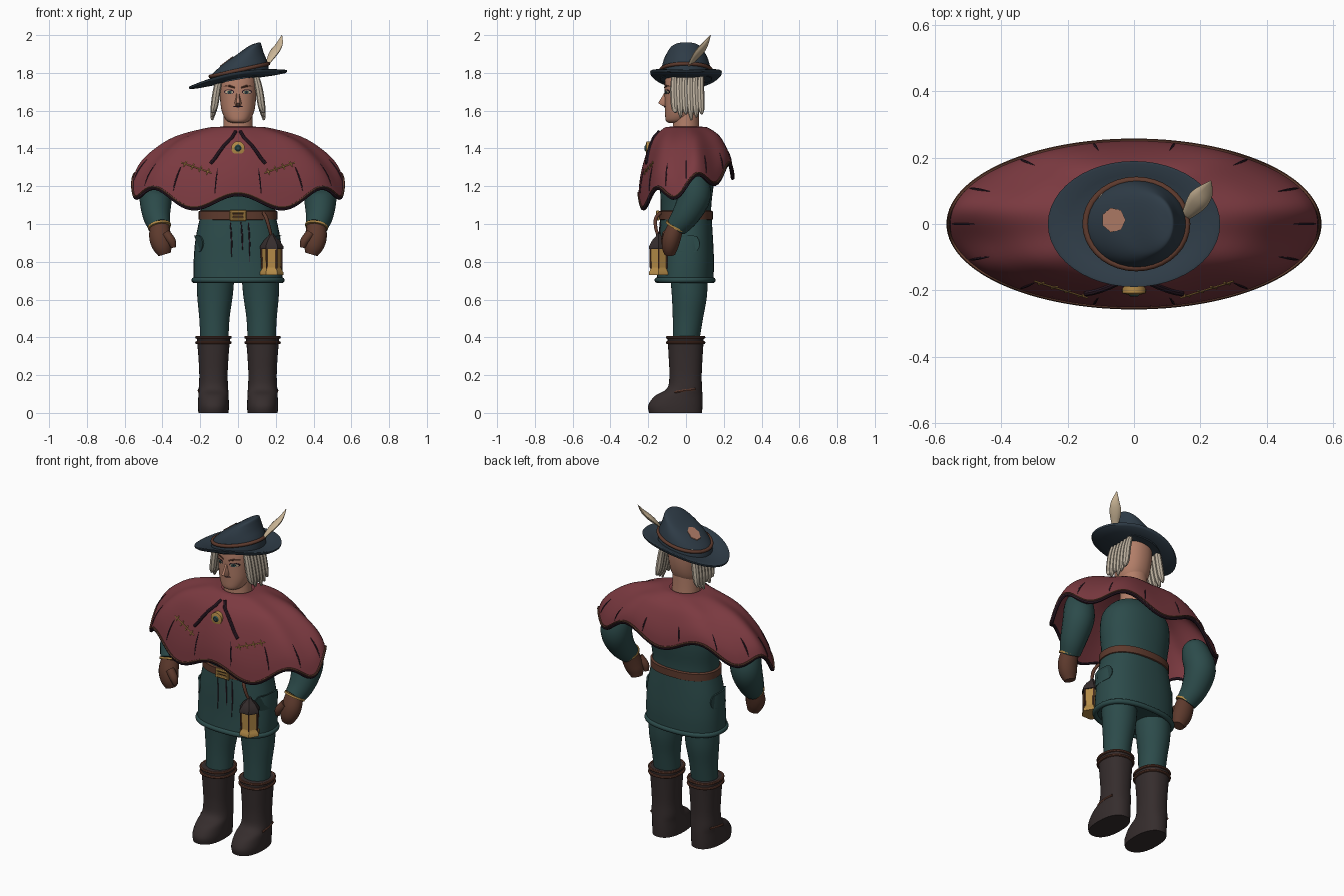
import bpy, bmesh
from math import sin, cos, pi, radians
from mathutils import Vector
from mathutils.bvhtree import BVHTree

cube = bpy.data.objects.get("Cube")
if cube:
    bpy.data.objects.remove(cube, do_unlink=True)


def material(name, r, g, b):
    m = bpy.data.materials.new(name)
    m.use_nodes = True
    m.diffuse_color = (r, g, b, 1)
    m.node_tree.nodes["Principled BSDF"].inputs["Base Color"].default_value = (r, g, b, 1)
    return m


SKIN = material("skin", .45, .21, .14)
RED = material("wine cloth", .2, .042, .052)
TEAL = material("teal cloth", .025, .07, .069)
BOOT = material("dark leather", .036, .026, .026)
LEATHER = material("brown leather", .11, .042, .026)
GOLD = material("gold", .46, .26, .065)
HAT = material("slate felt", .028, .045, .063)
HAIR = material("ash hair", .5, .43, .34)
CREAM = material("cream feather", .6, .47, .31)
DARK = material("dark thread", .028, .012, .022)
built = []


def smooth(pts, steps=4):
    """Catmull-Rom through tuples of any length."""
    out = []
    last = len(pts) - 1
    for i in range(last):
        a, b, c, d = (pts[max(0, min(last, i + k))] for k in (-1, 0, 1, 2))
        for j in range(steps):
            t = j / steps
            out.append(tuple(q + .5 * t * (r - p + t * (2*p - 5*q + 4*r - s + t * (3*(q - r) + s - p)))
                             for p, q, r, s in zip(a, b, c, d)))
    return out + [tuple(pts[-1])]


def ring(cx, cy, z, rx, ry, n=36, power=2, tilt=0):
    pts = []
    for k in range(n):
        a = 2 * pi * k / n
        c, s = cos(a), sin(a)
        x = rx * abs(c) ** (2 / power) * (1 if c > 0 else -1)
        y = ry * abs(s) ** (2 / power) * (1 if s > 0 else -1)
        pts.append(Vector((cx + x, cy + y, z + tilt * x)))
    return pts


def loft(name, rings, mat, cap=True, loop=False):
    bm = bmesh.new()
    rows = [[bm.verts.new(p) for p in r] for r in rings]
    n = len(rows[0])
    for a, b in zip(rows, rows[1:] + rows[:1] if loop else rows[1:]):
        for k in range(n):
            bm.faces.new((a[k], a[(k + 1) % n], b[(k + 1) % n], b[k]))
    if cap and not loop:
        bm.faces.new(rows[0])
        bm.faces.new(rows[-1])
    bmesh.ops.recalc_face_normals(bm, faces=bm.faces[:])
    me = bpy.data.meshes.new(name)
    bm.to_mesh(me)
    bm.free()
    me.materials.append(mat)
    ob = bpy.data.objects.new(name, me)
    bpy.context.collection.objects.link(ob)
    built.append(ob)
    return ob


def tube(name, pts, radii, mat, n=10, flat=1, loop=False, ref=(0, 1, 0)):
    pts = [Vector(p) for p in pts]
    if not isinstance(radii, (list, tuple)):
        radii = [radii] * len(pts)
    rings, last = [], len(pts) - 1
    for i, p in enumerate(pts):
        after = pts[(i + 1) % len(pts)] if loop else pts[min(i + 1, last)]
        before = pts[i - 1] if loop or i else p
        tan = (after - before).normalized()
        u = tan.cross(Vector(ref)).normalized()
        v = u.cross(tan)
        rings.append([p + radii[i] * (cos(2*pi*k/n) * u + flat * sin(2*pi*k/n) * v) for k in range(n)])
    return loft(name, rings, mat, loop=loop)


def limb(name, spec, mat, **kw):
    """Smooth tube from (x, y, z, radius) points."""
    s = smooth(spec)
    return tube(name, [p[:3] for p in s], [p[3] for p in s], mat, **kw)


def body(name, spec, mat, **kw):
    """Smooth stack of rings from (cy, z, rx, ry)."""
    return loft(name, [ring(0, cy, z, rx, ry, **kw) for cy, z, rx, ry in smooth(spec)], mat)


def surface(ob):
    me = ob.data
    return BVHTree.FromPolygons([v.co for v in me.vertices], [p.vertices[:] for p in me.polygons])


def onto(tree, x, z, off=.003):
    hit = tree.ray_cast(Vector((x, -1, z)), Vector((0, 1, 0)))[0]
    return (hit if hit else Vector((x, -.1, z))) + Vector((0, -off, 0))


def plate(name, tree, cx, cz, rx, rz, mat, off, n=16):
    edge = [(cx + rx * cos(2*pi*k/n), cz + rz * sin(2*pi*k/n)) for k in range(n)]
    loft(name, [[onto(tree, x, z, o) for x, z in edge] for o in (-.003, off)], mat)


# Boots and legs
for s, side in ((1, "left"), (-1, "right")):
    x = .13 * s
    shape = [(-.195, .085, 0, .08), (-.2, .087, .04, .082), (-.165, .087, .09, .08), (-.1, .085, .13, .078),
             (-.088, .083, .2, .075), (-.092, .088, .3, .08), (-.098, .095, .405, .089)]
    loft(side + "_boot", [ring(x, (a + b) / 2, z, rx, (b - a) / 2, power=2.3)
                          for a, b, z, rx in smooth(shape)], BOOT)
    for z in (.372, .4):
        tube(side + "_boot_band", ring(x, -.002, z, .089, .097, power=2.3), .008, LEATHER, n=8, loop=True,
             ref=(0, 0, 1))
    tube(side + "_boot_strap", [(x + .074 * s, -.06, .11), (x + .077 * s, 0, .12), (x + .067 * s, .05, .125)],
         .007, LEATHER, n=6, ref=(0, 0, 1))
    leg = [(.125, 0, .38, .074, .07), (.125, .01, .5, .08, .08), (.122, .018, .62, .094, .093),
           (.118, .015, .74, .1, .1)]
    loft(side + "_leg", [ring(c * s, cy, z, rx, ry) for c, cy, z, rx, ry in smooth(leg)], TEAL)

# Tunic, hem and belt
skirt = body("tunic_skirt", [(-.005, .7, .235, .15), (0, .8, .235, .148), (0, .92, .225, .143), (0, 1.04, .2, .135)],
             TEAL, power=2.4)
tube("tunic_hem", ring(0, -.005, .703, .232, .147, n=48, power=2.4), .015, TEAL, loop=True, ref=(0, 0, 1))
body("torso", [(0, 1.0, .197, .134), (0, 1.1, .2, .134), (.005, 1.22, .212, .142), (.01, 1.32, .2, .135),
               (.01, 1.39, .14, .1), (.01, 1.41, .07, .06)], TEAL, power=2.2)
loft("belt", [ring(0, 0, z, r, r - .066, power=2.3) for z, r in
              ((1.02, .2), (1.025, .209), (1.066, .209), (1.071, .2))], LEATHER)
for z in (1.026, 1.064):
    tube("buckle_bar", [(-.042, -.149, z), (.042, -.149, z)], .009, GOLD, n=8)
for x in (-.036, .036):
    tube("buckle_side", [(x, -.149, 1.022), (x, -.149, 1.068)], .009, GOLD, n=8)
tube("buckle_pin", [(-.03, -.149, 1.045), (.03, -.149, 1.045)], .006, GOLD, n=8)
cloth = surface(skirt)
for x, low in ((-.045, .82), (.012, .86), (.05, .8)):
    tube("tunic_pleat", [onto(cloth, x + .012 * sin(z * 9), z, .001) for z in (1.01, .95, .89, low)],
         [.002, .004, .0035, .001], DARK, n=6)
for s, side in ((1, "left"), (-1, "right")):
    flap = []
    for off in (0, .008):
        edge = []
        for k in range(20):
            a = 2 * pi * k / 20
            q = radians(8 + 32 * cos(a))
            z = .895 + .055 * max(-.8, min(.8, 1.2 * sin(a)))
            edge.append((s * (.225 + off) * cos(q) ** .83, (.145 + off) * (1 if q < 0 else -1) * abs(sin(q)) ** .83, z))
        flap.append(edge)
    loft(side + "_pocket_flap", flap, TEAL)

# Arms and gloves
for s, side in ((1, "left"), (-1, "right")):
    limb(side + "_sleeve", [(.392*s, .025, 1.325, .03), (.4*s, .028, 1.3, .062), (.42*s, .033, 1.24, .082),
                            (.435*s, .045, 1.15, .087), (.432*s, .0, 1.05, .074), (.415*s, -.05, .985, .058)],
         TEAL, n=20)
    limb(side + "_cuff", [(.417*s, -.048, .992, .062), (.415*s, -.053, .982, .061)], GOLD, n=20)
    limb(side + "_glove", [(.415*s, -.053, .988, .052), (.412*s, -.075, .93, .058), (.4*s, -.085, .88, .052),
                           (.388*s, -.085, .84, .034)], LEATHER, n=14, flat=.85)
    limb(side + "_thumb", [(.385*s, -.1, .95, .025), (.352*s, -.11, .91, .023), (.342*s, -.11, .875, .013)], LEATHER)

# Cape with a scalloped hem that rises towards the back
profile = smooth([(.09, .085, 1), (.17, .12, .975), (.34, .18, .8), (.46, .22, .52), (.53, .243, .25), (.56, .252, 0)])


def cape_point(t, level, grow=0.0):
    rx, ry, f = level
    hem = 1.2 - .085 * cos(t) + .042 * cos(7 * t)
    return Vector(((rx + grow) * sin(t), -(ry + grow) * cos(t), hem + f * (1.515 - hem) + grow * f))


turns = [2 * pi * k / 112 for k in range(112)]
cape = loft("cape", [[cape_point(t, l) for t in turns] for l in profile] +
            [[cape_point(t, l, -.014) for t in turns] for l in reversed(profile)], RED, cap=False)
tube("cape_hem_cord", [cape_point(t, profile[-1], -.005) for t in turns], .01, DARK, n=8, loop=True, ref=(0, 0, 1))
tube("cape_hem_braid", [cape_point(t, profile[-1]) + Vector((0, 0, .008)) for t in turns], .006, LEATHER,
     n=6, loop=True, ref=(0, 0, 1))
for k in range(14):
    t = 2 * pi * (k + .5) / 14
    tube("cape_slit", [cape_point(t, profile[i]) for i in (13, 14, 15, 16, 17, 18)],
         [.001, .003, .004, .004, .003, .001], DARK, n=6, ref=(cos(t), sin(t), 0))

# Cape cords, stitching and brooch
cloth = surface(cape)
for s, side in ((1, "left"), (-1, "right")):
    tube(side + "_neck_cord", [onto(cloth, x * s, z) for x, z in
                               ((.012, 1.49), (.03, 1.46), (.07, 1.42), (.1, 1.38), (.12, 1.35), (.145, 1.32))],
         .009, DARK, n=8)
    seam = [(.14 + .16 * k / 8, 1.27 + .055 * k / 8) for k in range(9)]
    tube(side + "_stitch_line", [onto(cloth, x * s, z, .001) for x, z in seam], .003, GOLD, n=6)
    for x, z in seam[1::2]:
        tube(side + "_stitch", [onto(cloth, (x - .008) * s, z + .015, .001),
                                onto(cloth, (x + .008) * s, z - .015, .001)], .003, GOLD, n=6)
centre = onto(cloth, 0, 1.402)
for name, r, depth, mat in (("brooch", .036, .01, GOLD), ("brooch_gem", .019, .016, TEAL)):
    tube(name, [centre + Vector((0, d, 0)) for d in (.02, -depth * .6, -depth)], [r, r, r * .6], mat,
         n=20, ref=(0, 0, 1))

# Neck and head
body("neck", [(0, 1.4, .085, .078), (0, 1.52, .078, .07), (0, 1.62, .074, .068)], SKIN)
head = body("head", [(-.05, 1.535, .03, .04), (-.04, 1.548, .06, .067), (-.023, 1.595, .085, .088),
                     (-.013, 1.66, .095, .1), (-.008, 1.74, .1, .105), (-.005, 1.8, .088, .095),
                     (0, 1.835, .05, .05)], SKIN, power=2.2)
face = surface(head)
nose = [(1.7, .009, -.112), (1.665, .013, -.132), (1.64, .018, -.148), (1.625, .014, -.125)]
loft("nose", [[(-w * 1.2, -.1, z), (-w * .5, y, z), (w * .5, y, z), (w * 1.2, -.1, z)] for z, w, y in nose], SKIN)
for s, side in ((1, "left"), (-1, "right")):
    plate(side + "_eye_outline", face, .047 * s, 1.7, .027, .013, DARK, .002)
    plate(side + "_eye", face, .047 * s, 1.698, .022, .008, CREAM, .0035)
    plate(side + "_iris", face, .045 * s, 1.698, .012, .009, TEAL, .005)
    plate(side + "_pupil", face, .045 * s, 1.698, .004, .004, DARK, .006)
    tube(side + "_brow", [onto(face, x * s, z, .001) for x, z in ((.018, 1.722), (.045, 1.731), (.076, 1.729))],
         [.004, .005, .002], LEATHER, n=6)
tube("mouth", [onto(face, x, z, .001) for x, z in ((-.026, 1.623), (0, 1.621), (.026, 1.623))],
     [.002, .005, .002], DARK, n=6, ref=(0, 0, 1))

# Side locks of hair
for s, side in ((1, "left"), (-1, "right")):
    for k in range(6):
        y = -.06 + .028 * k
        tip = 1.55 + .016 * (k % 3) + (.04 if k == 0 else 0)
        limb(side + "_hair_lock", [(.09*s, y, 1.8, .014), (.11*s, y - .004, 1.72, .02),
                                   (.126*s, y, 1.62, .019), (.138*s, y + .004, tip, .006)], HAIR, n=8)

# Hat: tilted brim, peaked crown, band and worn patch


def brim_ring(rx, ry, lift):
    pts = ring(0, 0, 1.762 + lift, rx, ry, n=48, tilt=.17)
    for p in pts:
        p.z += .035 * (p.y / .19) ** 2
    return pts


loft("hat_brim", [brim_ring(*r) for r in ((.11, .1, .012), (.2, .15, .008), (.25, .182, .012), (.26, .19, .008),
                                          (.258, .188, -.002), (.25, .182, -.006), (.2, .15, -.008),
                                          (.11, .1, -.006))], HAT)
crown_rings = [(.004, 1.765, .158, .138, .18), (.007, 1.815, .152, .132, .22), (.016, 1.862, .122, .12, .32),
               (.035, 1.9, .092, .102, .4), (.06, 1.93, .06, .082, .48), (.08, 1.949, .032, .055, .4),
               (.088, 1.955, .01, .02, .3)]
crown = loft("hat_crown", [ring(cx, 0, z, rx, ry, tilt=t) for cx, z, rx, ry, t in smooth(crown_rings, 3)], HAT)
tube("hat_band", ring(.007, 0, 1.815, .153, .133, tilt=.22), .01, LEATHER, loop=True, ref=(0, 0, 1))
felt = surface(crown)
patch = []
for k in range(7):
    a = 2 * pi * k / 7
    hit = felt.ray_cast(Vector((-.062 + .036 * cos(a), .012 + .038 * sin(a), 3)), Vector((0, 0, -1)))[0]
    patch.append(hit)
loft("hat_patch", [[p + Vector((0, 0, d)) for p in patch] for d in (-.003, .005)], SKIN)

# Feather
limb("feather", [(.15, .015, 1.83, .008), (.165, .035, 1.865, .02), (.192, .07, 1.91, .032),
                 (.218, .1, 1.95, .024), (.232, .13, 2.0, .002)], CREAM, flat=.45, ref=(.5, .5, -.7))

# Lantern hanging from the belt
LX, LY = .178, -.145
limb("lantern_strap", [(.135, -.135, 1.06, .009), (.15, -.16, 1.03, .01), (.165, -.16, .98, .009),
                       (LX, LY, .93, .008)], LEATHER)
for name, mat, spec in (("lantern_base", GOLD, ((.73, .062), (.745, .062), (.755, .055), (.77, .05))),
                        ("lantern_glass", GOLD, ((.765, .05), (.875, .053))),
                        ("lantern_roof", BOOT, ((.868, .062), (.882, .062), (.915, .04), (.935, .018), (.95, .012)))):
    loft(name, [ring(LX, LY, z, r, r * .95, n=6) for z, r in spec], mat)
for a, b in zip(ring(LX, LY, .765, .051, .049, n=6), ring(LX, LY, .872, .054, .052, n=6)):
    tube("lantern_post", [a, b], .005, LEATHER, n=6)

# Smooth shading with sharp edges kept
bpy.ops.object.select_all(action='DESELECT')
for ob in built:
    ob.select_set(True)
bpy.context.view_layer.objects.active = built[0]
bpy.ops.object.shade_smooth_by_angle(angle=radians(40))
